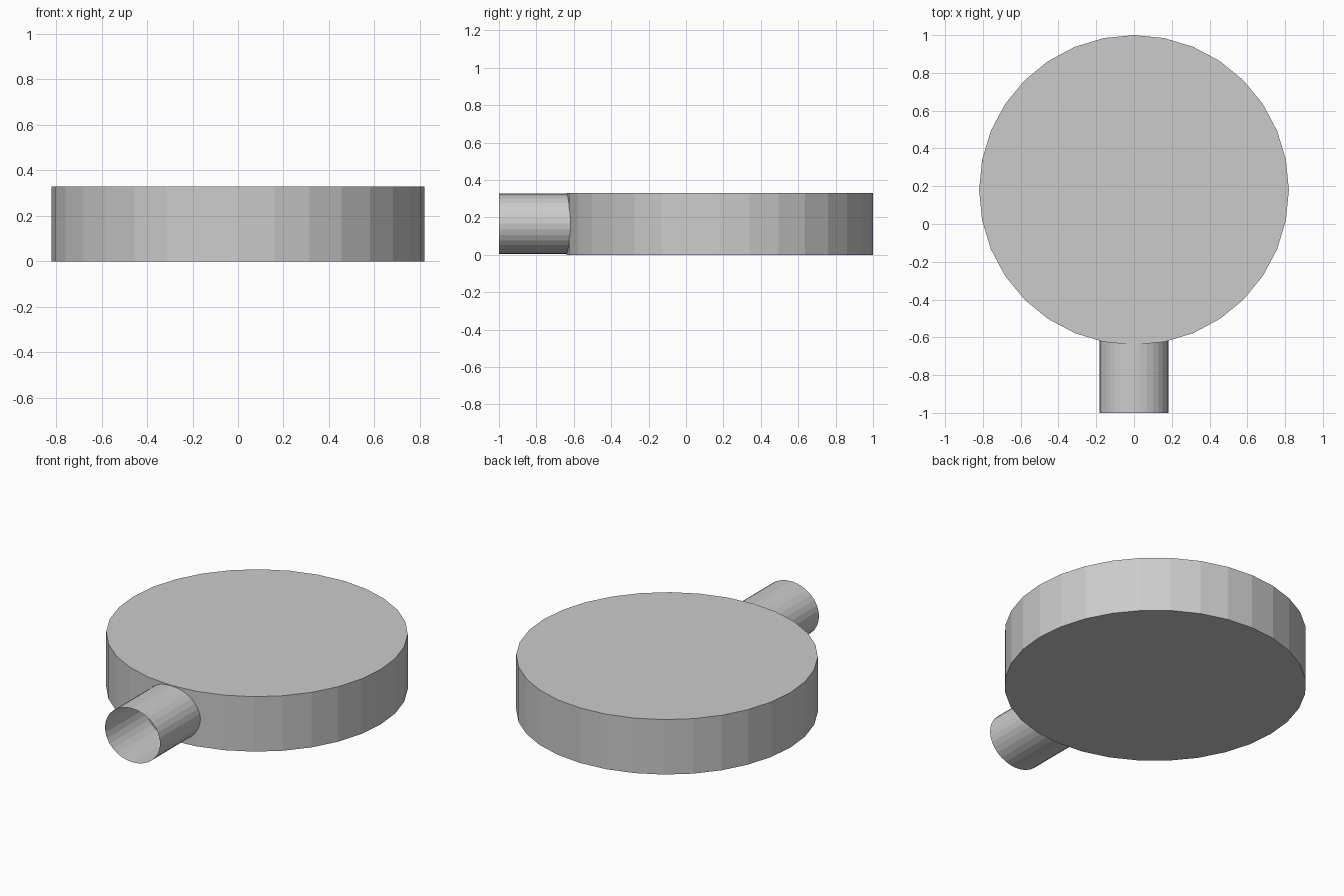
import bpy, math

if "Cube" in bpy.data.objects:
    bpy.data.objects.remove(bpy.data.objects["Cube"])


def cylinder(name, radius, depth, location, rotation=(0, 0, 0), fill='NGON'):
    bpy.ops.mesh.primitive_cylinder_add(vertices=32, radius=radius, depth=depth,
                                        end_fill_type=fill, location=location,
                                        rotation=rotation)
    obj = bpy.context.object
    obj.name = name
    return obj


# Flat round body, 32 flat sides
cylinder("round_body", 0.82, 0.33, (0, 0.18, 0.165))

# Open-ended oval spout, running just through the body wall
front, back = -1.0, -0.61
spout = cylinder("spout", 1.0, back - front, (0, (front + back) / 2, 0.166),
                 (math.pi / 2, 0, 0), 'NOTHING')
spout.scale = (0.183, 0.161, 1)
bpy.ops.object.transform_apply(location=False, rotation=True, scale=True)
